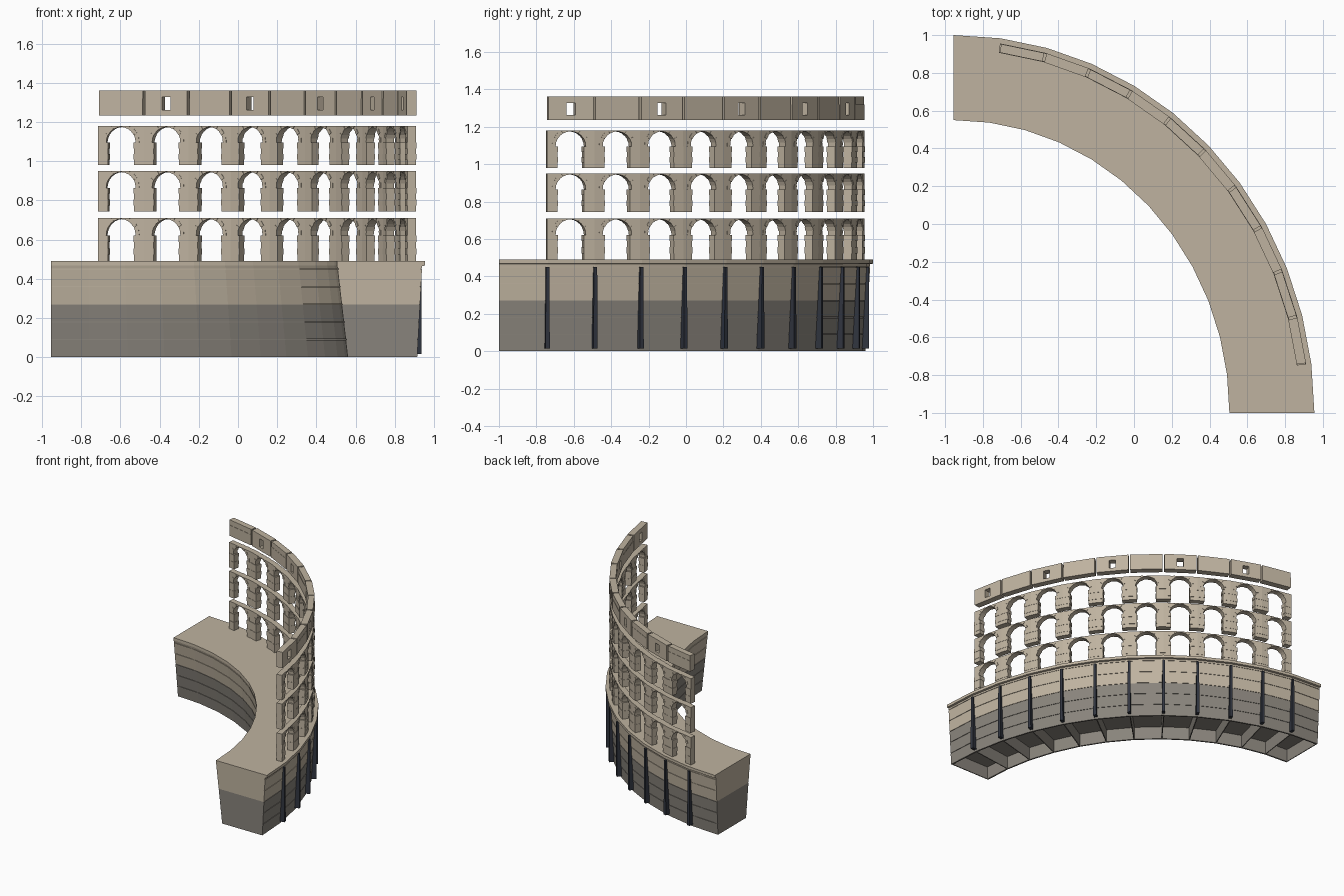
import bpy, bmesh, math
from mathutils import Vector

if "Cube" in bpy.data.objects:
    bpy.data.objects.remove(bpy.data.objects["Cube"])

CX, CY, A, B = -0.955, -1.0, 1.91, 2.0
N = 12
STEP = math.pi / 2 / N


def material(name, rgb):
    m = bpy.data.materials.new(name)
    m.diffuse_color = (*rgb, 1)
    m.use_nodes = True
    m.node_tree.nodes["Principled BSDF"].inputs["Base Color"].default_value = m.diffuse_color
    return m


STONE = material("stone", (0.52, 0.45, 0.35))
DARK_STONE = material("dark_stone", (0.25, 0.23, 0.20))
IRON = material("iron", (0.03, 0.035, 0.05))


def rim(i, d, z):
    # point on the quarter ellipse at bay boundary i, d inside the outer edge
    t = i * STEP
    return Vector((CX + (A - d) * math.cos(t), CY + (B - d) * math.sin(t), z))


def pt(i, s, d, z):
    # point in bay i, s = 0..1 along its straight chord
    return rim(i, d, z).lerp(rim(i + 1, d, z), s)


def prism(bm, i, outline, d0, d1):
    # outline of (s, z) points given thickness between depths d0 and d1
    f = [bm.verts.new(pt(i, s, d0, z)) for s, z in outline]
    k = [bm.verts.new(pt(i, s, d1, z)) for s, z in outline]
    n = len(f)
    bm.faces.new(f)
    bm.faces.new(k[::-1])
    for j in range(n):
        bm.faces.new((f[j], k[j], k[(j + 1) % n], f[(j + 1) % n]))


def box(bm, i, s0, s1, z0, z1, d0, d1):
    prism(bm, i, [(s0, z0), (s1, z0), (s1, z1), (s0, z1)], d0, d1)


def finish(bm, name, *mats):
    bmesh.ops.recalc_face_normals(bm, faces=bm.faces)
    me = bpy.data.meshes.new(name)
    bm.to_mesh(me)
    bm.free()
    for m in mats:
        me.materials.append(m)
    ob = bpy.data.objects.new(name, me)
    bpy.context.collection.objects.link(ob)
    return ob


# Curved base: flared profile with course joints, swept along the quarter ellipse
def outer(z):
    return 0.04 - 0.025 * z / 0.465


def inner(z):
    return 0.395 + 0.053 * z / 0.465


joints = [0.09, 0.18, 0.27, 0.36, 0.45]
g, h = 0.004, 0.002
prof = [(outer(0), 0)]
for z in joints:
    o = outer(z)
    prof += [(o, z - h), (o + g, z - h), (o + g, z + h), (o, z + h)]
prof += [(outer(0.465), 0.465), (0, 0.468), (0, 0.49), (0.45, 0.49), (0.45, 0.468)]
for z in reversed(joints):
    o = inner(z)
    prof += [(o, z + h), (o - g, z + h), (o - g, z - h), (o, z - h)]
prof += [(inner(0), 0), (inner(0) - 0.012, 0), (inner(0) - 0.012, 0.1),
         (outer(0) + 0.012, 0.1), (outer(0) + 0.012, 0)]
bm = bmesh.new()
rings = [[bm.verts.new(rim(i, d, z)) for d, z in prof] for i in range(N + 1)]
for r0, r1 in zip(rings, rings[1:]):
    for j in range(len(prof)):
        k = (j + 1) % len(prof)
        bm.faces.new((r0[j], r0[k], r1[k], r1[j]))
bm.faces.new(rings[0])
bm.faces.new(rings[-1][::-1])
bmesh.ops.bisect_plane(bm, geom=bm.verts[:] + bm.edges[:] + bm.faces[:],
                       plane_co=(0, 0, 0.27), plane_no=(0, 0, 1))
# ribs between the hollows underneath
for i in range(N):
    box(bm, i, 0, 0.03, 0, 0.1, outer(0) + 0.001, inner(0) - 0.001)
box(bm, N - 1, 0.97, 1, 0, 0.1, outer(0) + 0.001, inner(0) - 0.001)
for f in bm.faces:
    f.material_index = int(f.calc_center_median().z < 0.27)
finish(bm, "curved_base", STONE, DARK_STONE)

# Dark iron ribs on the outside of the base
bm = bmesh.new()
for i in range(1, N):
    prism(bm, i, [(-0.045, 0.015), (0.045, 0.015), (0.035, 0.45), (-0.035, 0.45)], 0.004, 0.045)
finish(bm, "base_ribs", IRON)

# Arcade tiers: coursed half piers, arch spandrel and voussoirs in every bay
D0, D1 = 0.027, 0.077
CHORD = 0.252
SEG = 12


def arcade(name, zb, zs, zt):
    bm = bmesh.new()
    r = 0.320                       # arch half width as a share of the bay
    rise = zt - 0.005 - zs
    arc = [math.pi * (1 - k / SEG) for k in range(SEG + 1)]
    for i in range(1, N - 1):
        for k in range(4):
            z0, z1 = zb + (zs - zb) * k / 4, zb + (zs - zb) * (k + 1) / 4
            w = 0.226 if k % 2 else 0.218
            e = 0.0 if k % 2 else 0.002
            box(bm, i, 0, w, z0, z1, D0 + e, D1 - e)
            box(bm, i, 1 - w, 1, z0, z1, D0 + e, D1 - e)
        pts = [(0.5 + r * math.cos(t), zs + rise * math.sin(t)) for t in arc]
        prism(bm, i, [(0, zs)] + pts + [(1, zs), (1, zt), (0, zt)], D0 + 0.003, D1 - 0.003)
        # proud voussoirs
        for k in range(0, SEG, 2):
            a, b = arc[k], arc[k + 1]
            q = [(0.5 + m * r * math.cos(t), min(zt, zs + m * rise * math.sin(t)))
                 for m, t in ((1, a), (1, b), (1.25, b), (1.25, a))]
            prism(bm, i, q, D0, D1)
    finish(bm, name, STONE)


arcade("lower_arcade", 0.49, 0.622, 0.710)
arcade("middle_arcade", 0.745, 0.865, 0.950)
arcade("upper_arcade", 0.980, 1.095, 1.180)

# Attic wall: separate panels, every other one with a window
bm = bmesh.new()
Z0, Z1, W0, W1 = 1.235, 1.362, 1.262, 1.328
for i in range(1, N - 1):
    e = 0.025
    if i % 2:
        s0, s1 = 0.405, 0.595
        box(bm, i, e, s0, Z0, Z1, D0, D1)
        box(bm, i, s1, 1 - e, Z0, Z1, D0, D1)
        box(bm, i, s0, s1, Z0, W0, D0, D1)
        box(bm, i, s0, s1, W1, Z1, D0, D1)
    else:
        mid = Z0 + 0.085
        box(bm, i, e, 1 - e, Z0, mid, D0, D1)
        box(bm, i, e, 1 - e, mid, Z1, D0 + 0.002, D1 - 0.002)
finish(bm, "attic_wall", STONE)
